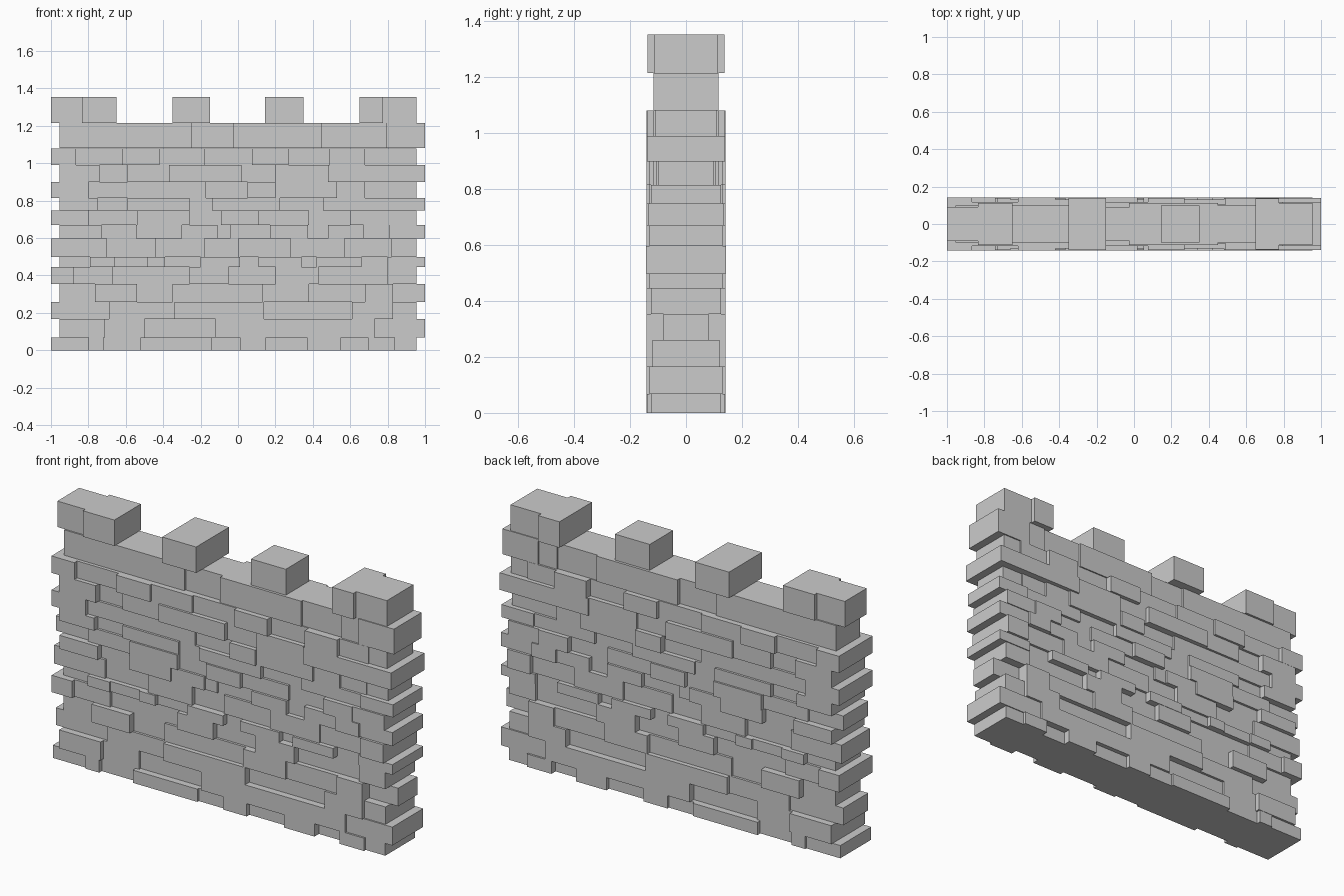
import bpy, bmesh, random
from mathutils import Matrix

random.seed(7)


def build(name, blocks):
    """One object from boxes given as (x0, x1, z0, z1, half depth)."""
    bm = bmesh.new()
    for x0, x1, z0, z1, d in blocks:
        m = (Matrix.Translation(((x0 + x1) / 2, 0, (z0 + z1) / 2))
             @ Matrix.Diagonal((x1 - x0, 2 * d, z1 - z0, 1)))
        bmesh.ops.create_cube(bm, size=1, matrix=m)
    mesh = bpy.data.meshes.new(name)
    bm.to_mesh(mesh)
    bm.free()
    obj = bpy.data.objects.new(name, mesh)
    bpy.context.collection.objects.link(obj)


# Brick courses: top height, half depth of right end brick, vertical joints
courses = [
    (0.068, 0.125, [-.80, -.72, -.52, -.14, .01, .15, .37, .55, .695, .84]),
    (0.166, 0.130, [-.71, -.50, -.12, .73, .79]),
    (0.258, 0.122, [-.69, -.34, .14, .61, .83]),
    (0.354, 0.080, [-.765, -.54, -.35, .13, .38, .68, .83]),
    (0.444, 0.125, [-.88, -.67, -.26, -.05, .20, .43, .80]),
    (0.498, 0.130, [-.79, -.66, -.485, -.39, -.20, .01, .11, .34, .42, .66, .80]),
    (0.597, 0.143, [-.70, -.44, -.18, 0, .28, .57, .82]),
    (0.669, 0.130, [-.73, -.545, -.30, -.11, -.04, .17, .375, .48, .67, .81]),
    (0.748, 0.135, [-.80, -.54, -.26, -.09, .11, .38, .60, .77]),
    (0.815, 0.125, [-.75, -.59, -.26, -.14, .225, .455, .81]),
    (0.899, 0.100, [-.80, -.17, .05, .20, .53, .68, .83]),
    (0.990, 0.140, [-.74, -.59, -.37, .02, .20, .48, .79]),
    (1.080, 0.110, [-.865, -.62, -.42, -.18, .075, .27, .49, .68, .85]),
]
z0 = 0
for i, (z1, end, joints) in enumerate(courses):
    # Courses step alternately left and right at the wall ends
    left, right = (-1, .955) if i % 2 == 0 else (-.955, 1)
    xs = [left] + joints + [right]
    blocks, last = [], 0
    for a, b in zip(xs, xs[1:]):
        d = random.choice([v for v in (.142, .14, .13, .118, .105) if abs(v - last) > .005])
        if i in (9, 10, 11) and a == left:
            d = .141
        last = d
        blocks.append((a, b, z0, z1, end if b == right else d))
    build(f"brick_course_{i + 1}", blocks)
    z0 = z1

# Coping course under the battlements
coping = [(-.955, -.246, .100), (-.246, -.027, .088), (-.027, .45, .112),
          (.45, .685, .100), (.685, .79, .108), (.79, 1, .117)]
build("coping_course", [(a, b, 1.08, 1.215, d) for a, b, d in coping])

# Battlement blocks
merlons = [(-1, -.835, .092), (-.835, -.65, .112), (-.35, -.15, .138),
           (.145, .35, .098), (.65, .775, .137), (.775, .955, .112)]
for i, (a, b, d) in enumerate(merlons):
    build(f"battlement_{i + 1}", [(a, b, 1.215, 1.353, d)])
